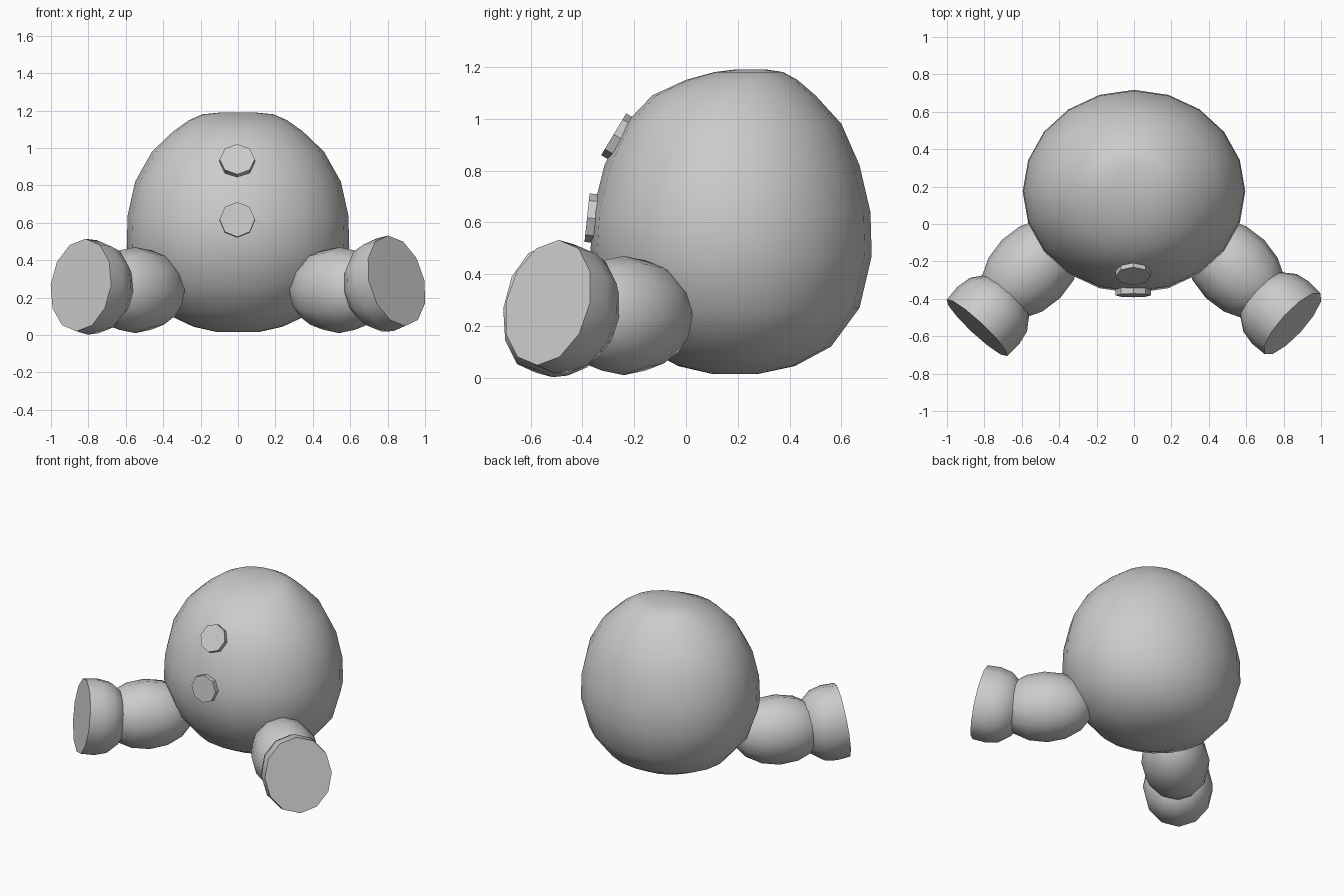
import bpy, bmesh, math
from mathutils import Vector, Matrix

cube = bpy.data.objects.get("Cube")
if cube:
    bpy.data.objects.remove(cube, do_unlink=True)

grey = bpy.data.materials.new("plain grey")
grey.use_nodes = True
GREY = (0.6, 0.6, 0.6, 1)
grey.diffuse_color = GREY
grey.node_tree.nodes["Principled BSDF"].inputs["Base Color"].default_value = GREY


def aim(center, normal):
    """Matrix that moves to center and turns local +z along normal, +y upward."""
    turn = Vector(normal).to_track_quat('Z', 'Y').to_matrix().to_4x4()
    return Matrix.Translation(center) @ turn


def finish(bm, name, matrix, angle):
    bmesh.ops.recalc_face_normals(bm, faces=bm.faces)
    mesh = bpy.data.meshes.new(name)
    bm.to_mesh(mesh)
    bm.free()
    mesh.materials.append(grey)
    mesh.transform(matrix)
    obj = bpy.data.objects.new(name, mesh)
    bpy.context.collection.objects.link(obj)
    bpy.ops.object.select_all(action='DESELECT')
    obj.select_set(True)
    bpy.context.view_layer.objects.active = obj
    bpy.ops.object.shade_smooth_by_angle(angle=math.radians(angle))


def ellipsoid(name, radii, segments, rings, matrix):
    bm = bmesh.new()
    bmesh.ops.create_uvsphere(bm, u_segments=segments, v_segments=rings, radius=1)
    bmesh.ops.scale(bm, vec=radii, verts=bm.verts)
    finish(bm, name, matrix, 60)


def loft(name, sections, sides, matrix, angle):
    """Capped skin over oval sections: (height, half width, y low, y high)."""
    bm = bmesh.new()
    rings = []
    for h, w, low, high in sections:
        rings.append([bm.verts.new((w * math.cos(a),
                                    (low + high) / 2 + (high - low) / 2 * math.sin(a), h))
                      for a in (math.tau * i / sides for i in range(sides))])
    for low, high in zip(rings, rings[1:]):
        for i in range(sides):
            j = (i + 1) % sides
            bm.faces.new((low[i], low[j], high[j], high[i]))
    bm.faces.new(rings[0])
    bm.faces.new(rings[-1])
    finish(bm, name, matrix, angle)


def turned(profile):
    """Round sections from (radius, height) points."""
    return [(h, r, -r, r) for r, h in profile]


# Body: a rounded egg, fuller at the bottom and leaning back at the top
BODY = [(0.015, 0.11, 0.10, 0.28), (0.045, 0.24, -0.03, 0.42),
        (0.12, 0.40, -0.17, 0.56), (0.27, 0.53, -0.29, 0.67),
        (0.47, 0.595, -0.37, 0.717), (0.64, 0.59, -0.36, 0.712),
        (0.82, 0.55, -0.315, 0.67), (0.98, 0.46, -0.235, 0.60),
        (1.09, 0.345, -0.13, 0.50), (1.15, 0.26, 0.0, 0.43),
        (1.18, 0.19, 0.11, 0.375), (1.19, 0.09, 0.19, 0.31)]
loft("body", BODY, 20, Matrix.Identity(4), 60)

# Two octagonal buttons, tilted to follow the belly
BUTTON = turned([(0.094, -0.05), (0.094, 0)])
for name, y, z, tilt in (("lower_button", -0.382, 0.618, 6),
                         ("upper_button", -0.279, 0.94, 31)):
    t = math.radians(tilt)
    loft(name, BUTTON, 8, aim((-0.004, y, z), (0, -math.cos(t), math.sin(t))), 30)

# Legs splayed forward, each with a cup-shaped foot and a flat sole
FOOT = turned([(0.1, -0.27), (0.17, -0.245), (0.228, -0.17), (0.245, -0.09), (0.24, 0)])
OVAL = Matrix.Diagonal((0.92, 1.04, 1, 1))
for side, x, sole, normal in (
        ("left", 0.54, (0.848, -0.533, 0.29), (0.72, -0.66, 0.25)),
        ("right", -0.55, (-0.84, -0.555, 0.267), (-0.68, -0.73, 0.14))):
    ellipsoid(side + "_leg", (0.22, 0.23, 0.31), 12, 8,
              aim((x, -0.24, 0.24), (math.copysign(0.7, x), -0.7, 0)))
    loft(side + "_foot", FOOT, 12, aim(sole, normal) @ OVAL, 50)
